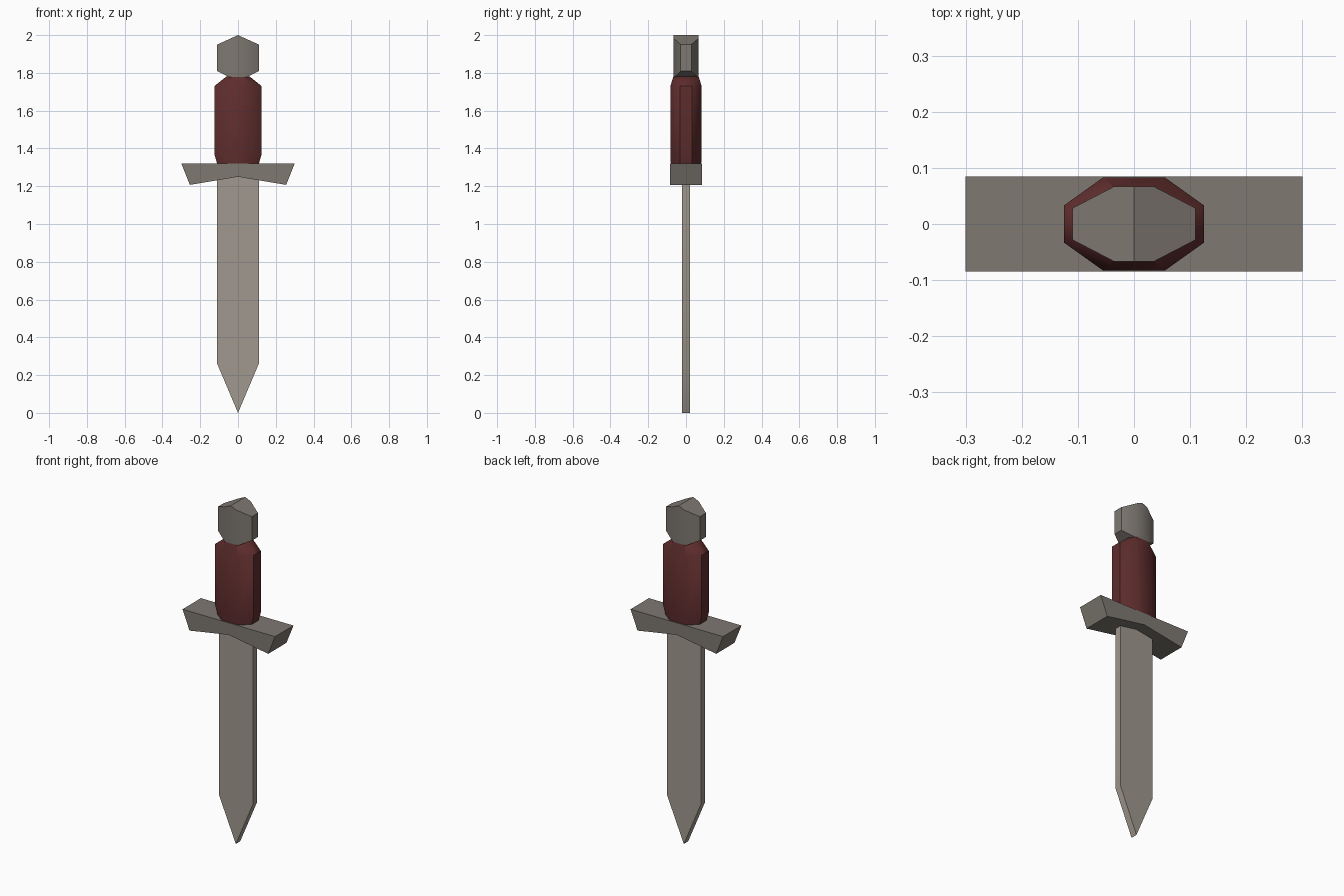
import bpy, bmesh, math

if "Cube" in bpy.data.objects:
    bpy.data.objects.remove(bpy.data.objects["Cube"])


def material(name, rgb):
    m = bpy.data.materials.new(name)
    m.diffuse_color = (*rgb, 1.0)
    m.use_nodes = True
    m.node_tree.nodes["Principled BSDF"].inputs["Base Color"].default_value = m.diffuse_color
    return m


def loft(name, rings, mat, smooth_angle=40):
    """Skin matching rings of points, cap both ends, keep sharp edges."""
    bm = bmesh.new()
    loops = [[bm.verts.new(p) for p in ring] for ring in rings]
    n = len(loops[0])
    for a, b in zip(loops, loops[1:]):
        for i in range(n):
            j = (i + 1) % n
            bm.faces.new((a[i], a[j], b[j], b[i]))
    bm.faces.new(loops[0])
    bm.faces.new(loops[-1])
    bmesh.ops.recalc_face_normals(bm, faces=bm.faces)
    for f in bm.faces:
        f.smooth = True
    for e in bm.edges:
        e.smooth = e.calc_face_angle(0) < math.radians(smooth_angle)
    me = bpy.data.meshes.new(name)
    bm.to_mesh(me)
    bm.free()
    me.materials.append(mat)
    ob = bpy.data.objects.new(name, me)
    bpy.context.collection.objects.link(ob)
    return ob


def slab(name, profile, half_y, mat):
    """Front (x, z) profile extruded through y."""
    return loft(name, [[(x, y, z) for x, z in profile] for y in (-half_y, half_y)], mat)


def octagon(x1, y1, x2, y2, z):
    """Octagon with side corners (x1, y1) and front corners (x2, y2)."""
    return [(x1, -y1, z), (x1, y1, z), (x2, y2, z), (-x2, y2, z),
            (-x1, y1, z), (-x1, -y1, z), (-x2, -y2, z), (x2, -y2, z)]


steel = material("pale steel", (0.352, 0.314, 0.275))
iron = material("dark iron", (0.209, 0.188, 0.165))
leather = material("dark red leather", (0.114, 0.026, 0.026))

# Flat pointed blade, its top buried in the guard
slab("blade", [(0, 0), (0.11, 0.26), (0.11, 1.28), (-0.11, 1.28), (-0.11, 0.26)], 0.02, steel)

# Crossguard with an arched underside
slab("guard", [(-0.3, 1.32), (-0.255, 1.207), (0, 1.25), (0.255, 1.207), (0.3, 1.32)], 0.085, iron)

# Octagonal grip, tapered at both ends
loft("grip", [octagon(0.108, 0.032, 0.05, 0.08, 1.31),
              octagon(0.125, 0.033, 0.055, 0.083, 1.37),
              octagon(0.125, 0.033, 0.055, 0.083, 1.73),
              octagon(0.06, 0.03, 0.035, 0.066, 1.782)], leather)

# Pommel with ridged top and underside, lofted along x
sections = []
for x, y in [(-0.11, 0.028), (-0.035, 0.067), (0, 0.067), (0.035, 0.067), (0.11, 0.028)]:
    top = 2.0 - 0.05 * abs(x) / 0.11
    low = 1.755 + 0.055 * abs(x) / 0.11
    sections.append([(x, -y, low), (x, y, low), (x, y, top), (x, -y, top)])
loft("pommel", sections, iron)
